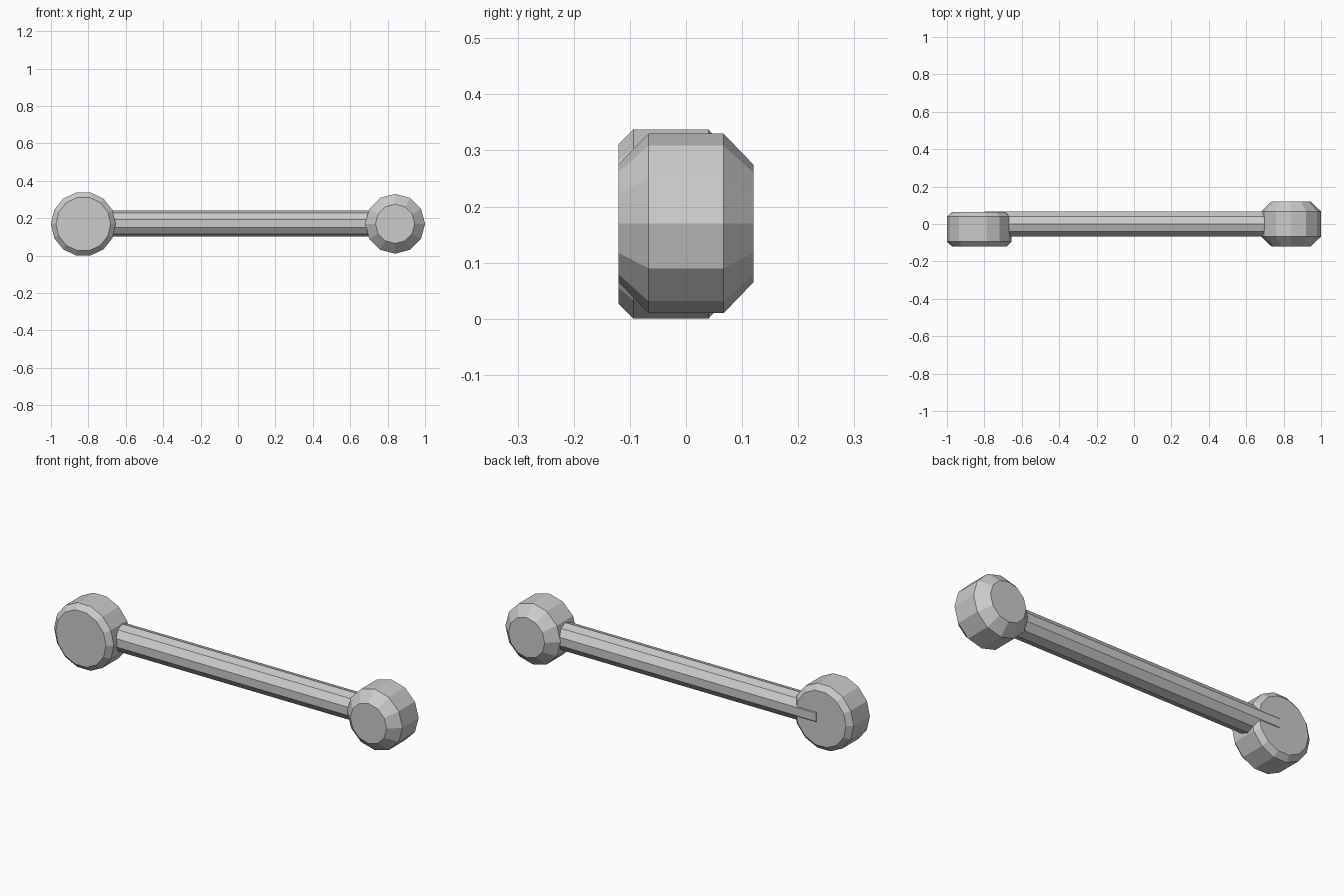
import bpy, bmesh, math

if "Cube" in bpy.data.objects:
    bpy.data.objects.remove(bpy.data.objects["Cube"])


def lathe(name, axis, centre, sides, turn, profile):
    """Faceted solid: profile is (position along axis, radius) rings, capped at both ends."""
    bm = bmesh.new()
    rings = []
    for pos, radius in profile:
        ring = []
        for i in range(sides):
            a = turn + 2 * math.pi * i / sides
            u, v = radius * math.cos(a), radius * math.sin(a)
            co = (u, pos, v) if axis == 'Y' else (pos, u, v)
            ring.append(bm.verts.new(co))
        rings.append(ring)
    for a, b in zip(rings, rings[1:]):
        for i in range(sides):
            j = (i + 1) % sides
            bm.faces.new((a[i], a[j], b[j], b[i]))
    bm.faces.new(rings[0])
    bm.faces.new(rings[-1])
    bmesh.ops.recalc_face_normals(bm, faces=bm.faces)
    mesh = bpy.data.meshes.new(name)
    bm.to_mesh(mesh)
    bm.free()
    obj = bpy.data.objects.new(name, mesh)
    obj.location = centre
    bpy.context.collection.objects.link(obj)
    return obj


# Large left knob with narrow bevels
lathe("large_knob", 'Y', (-0.827, 0, 0.169), 14, 0,
      [(-0.12, 0.146), (-0.094, 0.173), (0.04, 0.173), (0.064, 0.146)])

# Smaller right knob with wide bevels
lathe("small_knob", 'Y', (0.84, 0, 0.17), 12, 0,
      [(-0.12, 0.105), (-0.067, 0.16), (0.067, 0.16), (0.12, 0.105)])

# Ten-sided shaft, just breaking through the back of the large knob
lathe("shaft", 'X', (0, 0, 0.171), 10, math.pi / 10,
      [(-0.8, 0.07), (0.8, 0.07)])
